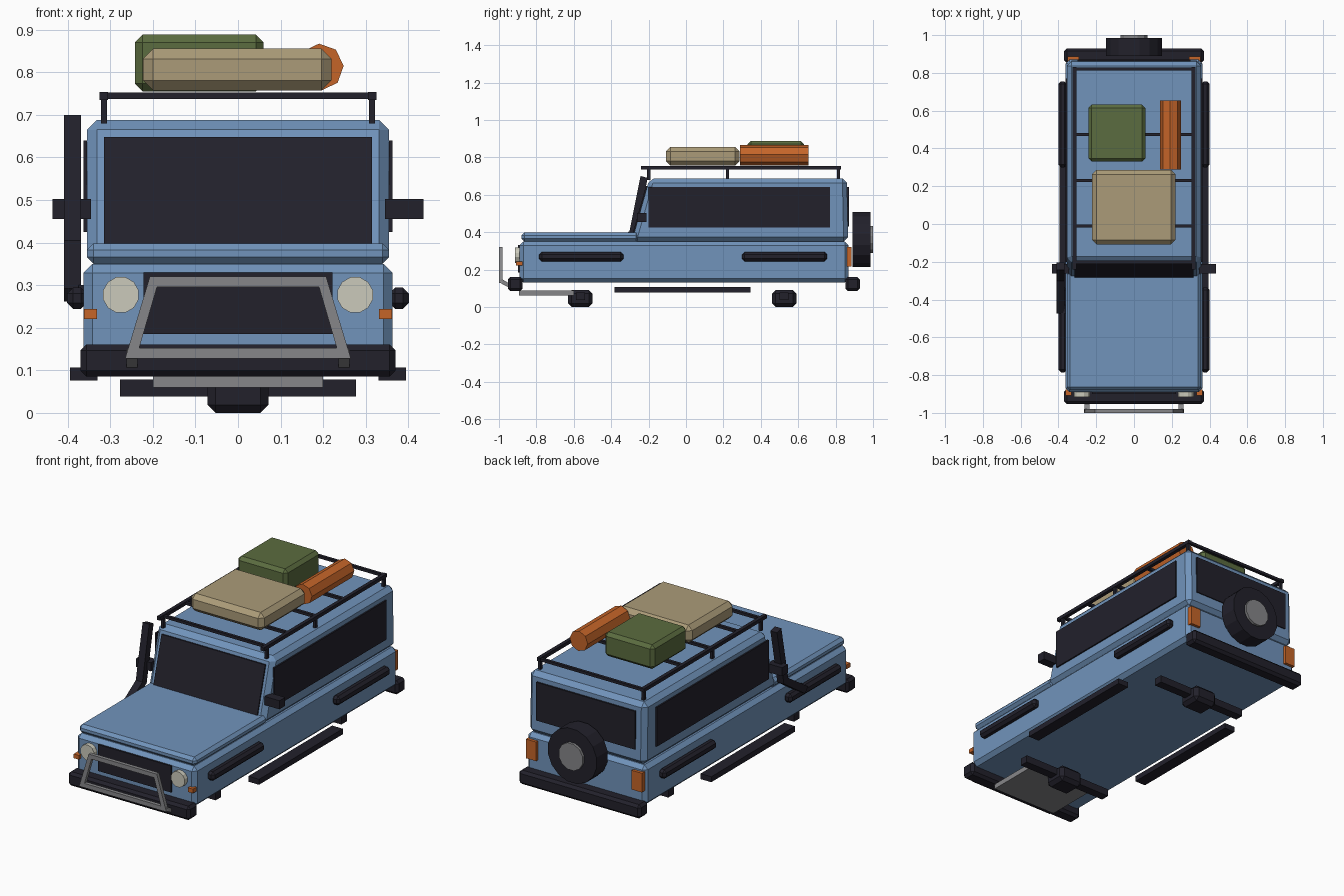
import bpy, bmesh, math
from mathutils import Vector, Matrix

if "Cube" in bpy.data.objects:
    bpy.data.objects.remove(bpy.data.objects["Cube"])


def mat(name, rgb):
    m = bpy.data.materials.new(name)
    m.diffuse_color = (*rgb, 1)
    m.use_nodes = True
    m.node_tree.nodes["Principled BSDF"].inputs["Base Color"].default_value = m.diffuse_color
    return m


BLUE = mat("body_blue", (0.165, 0.295, 0.50))
DARK = mat("dark_trim", (0.016, 0.015, 0.024))
GREY = mat("metal_grey", (0.24, 0.24, 0.25))
TAN = mat("tan_canvas", (0.41, 0.33, 0.19))
GREEN = mat("green_canvas", (0.105, 0.15, 0.05))
ORANGE = mat("orange", (0.56, 0.13, 0.022))
CREAM = mat("lamp_cream", (0.60, 0.59, 0.50))


def finish(name, bm, material, bevel=0):
    if bevel:
        bmesh.ops.bevel(bm, geom=bm.edges[:], offset=bevel, segments=1,
                        affect='EDGES', clamp_overlap=True)
    bmesh.ops.recalc_face_normals(bm, faces=bm.faces[:])
    me = bpy.data.meshes.new(name)
    bm.to_mesh(me)
    bm.free()
    me.materials.append(material)
    ob = bpy.data.objects.new(name, me)
    bpy.context.collection.objects.link(ob)
    return ob


def box(name, x, y, z, material, bevel=0):
    """Box from (min, max) ranges."""
    bm = bmesh.new()
    bmesh.ops.create_cube(bm, size=1)
    for v in bm.verts:
        v.co = [r[0] if c < 0 else r[1] for r, c in zip((x, y, z), v.co)]
    return finish(name, bm, material, bevel)


def pair(name, x, y, z, material, bevel=0):
    """Box and its mirror image across x = 0."""
    box("right_" + name, x, y, z, material, bevel)
    box("left_" + name, (-x[1], -x[0]), y, z, material, bevel)


def prism(name, profile, x, material, bevel=0):
    """Side profile of (y, z) points extruded across x."""
    bm = bmesh.new()
    face = bm.faces.new([bm.verts.new((x[0], *p)) for p in profile])
    ext = bmesh.ops.extrude_face_region(bm, geom=[face])
    verts = [g for g in ext["geom"] if isinstance(g, bmesh.types.BMVert)]
    bmesh.ops.translate(bm, verts=verts, vec=(x[1] - x[0], 0, 0))
    return finish(name, bm, material, bevel)


def disc(name, x, z, y, radius, sides, material, bevel=0, turn=0):
    """Cylinder lying along y."""
    bm = bmesh.new()
    bmesh.ops.create_cone(bm, cap_ends=True, segments=sides, radius1=radius,
                          radius2=radius, depth=y[1] - y[0])
    m = (Matrix.Translation((x, (y[0] + y[1]) / 2, z))
         @ Matrix.Rotation(math.pi / 2, 4, 'X') @ Matrix.Rotation(turn, 4, 'Z'))
    bmesh.ops.transform(bm, matrix=m, verts=bm.verts[:])
    return finish(name, bm, material, bevel)


def frame_loop(name, outer, inner, y, material):
    """Flat ring between two (x, z) loops, with depth along y."""
    bm = bmesh.new()
    rings = [[bm.verts.new((p[0], d, p[1])) for p in loop]
             for loop, d in ((outer, y[0]), (outer, y[1]), (inner, y[1]), (inner, y[0]))]
    n = len(outer)
    for k in range(4):
        a, b = rings[k], rings[(k + 1) % 4]
        for i in range(n):
            j = (i + 1) % n
            bm.faces.new((a[i], a[j], b[j], b[i]))
    return finish(name, bm, material)


# Body shell
box("lower_body", (-0.363, 0.363), (-0.89, 0.87), (0.13, 0.35), BLUE, 0.021)
box("hood", (-0.355, 0.355), (-0.88, -0.25), (0.35, 0.398), BLUE, 0.016)
prism("cabin", [(-0.29, 0.35), (0.867, 0.35), (0.86, 0.688), (-0.195, 0.688)],
      (-0.355, 0.355), BLUE, 0.024)

# Windows
prism("windscreen", [(-0.284, 0.397), (-0.276, 0.397), (-0.206, 0.648), (-0.214, 0.648)],
      (-0.315, 0.315), DARK)
pair("side_window", (0.354, 0.363), (-0.20, 0.77), (0.425, 0.64), DARK)
box("rear_window", (-0.30, 0.30), (0.862, 0.871), (0.43, 0.64), DARK)

# Nose
box("grille", (-0.222, 0.222), (-0.899, -0.885), (0.185, 0.33), DARK)
for side, s in (("right", 1), ("left", -1)):
    disc(side + "_headlight", s * 0.275, 0.277, (-0.915, -0.885), 0.043, 12, CREAM,
         turn=math.pi / 12)
pair("indicator", (0.331, 0.362), (-0.908, -0.875), (0.221, 0.244), ORANGE)
pair("tail_light", (0.29, 0.352), (0.86, 0.886), (0.215, 0.32), ORANGE)

# Bumpers, flares, sliders, mirrors
box("front_bumper", (-0.37, 0.37), (-0.953, -0.873), (0.085, 0.161), DARK, 0.014)
box("rear_bumper", (-0.37, 0.37), (0.852, 0.93), (0.085, 0.161), DARK, 0.014)
for end, y in (("front", (-0.785, -0.335)), ("rear", (0.30, 0.755))):
    pair(end + "_flare", (0.355, 0.401), y, (0.244, 0.294), DARK, 0.014)
pair("rock_slider", (0.33, 0.395), (-0.382, 0.345), (0.076, 0.106), DARK)
pair("mirror", (0.345, 0.435), (-0.262, -0.212), (0.455, 0.502), DARK)

# Bull bar with brackets, and skid plate
frame_loop("bull_bar",
           [(-0.265, 0.128), (0.265, 0.128), (0.207, 0.32), (-0.207, 0.32)],
           [(-0.232, 0.152), (0.232, 0.152), (0.19, 0.296), (-0.19, 0.296)],
           (-1.0, -0.98), GREY)
for side, s in (("right", 1), ("left", -1)):
    prism(side + "_bull_bar_bracket",
          [(-1.0, 0.132), (-0.94, 0.10), (-0.94, 0.122), (-0.985, 0.15)],
          (s * 0.249 - 0.013, s * 0.249 + 0.013), GREY)
box("skid_plate", (-0.20, 0.20), (-0.893, -0.60), (0.06, 0.088), GREY)

# Axles
for end, y in (("front", -0.565), ("rear", 0.525)):
    box(end + "_axle", (-0.277, 0.277), (y - 0.024, y + 0.024), (0.038, 0.078), DARK)
    box(end + "_differential", (-0.072, 0.072), (y - 0.065, y + 0.065), (0.0, 0.09), DARK, 0.019)

# Spare wheel
disc("spare_tyre", 0, 0.36, (0.89, 0.986), 0.15, 16, DARK, turn=math.pi / 16)
disc("spare_hub", 0, 0.36, (0.98, 1.0), 0.075, 12, GREY, turn=math.pi / 12)

# Snorkel: from the wing up along the windscreen pillar
prism("snorkel",
      [(-0.45, 0.262), (-0.265, 0.385), (-0.205, 0.69), (-0.243, 0.70),
       (-0.302, 0.405), (-0.475, 0.292)], (-0.409, -0.369), DARK)
box("snorkel_inlet", (-0.375, -0.35), (-0.475, -0.43), (0.262, 0.30), DARK)

# Roof rack
pair("rack_rail", (0.305, 0.325), (-0.24, 0.83), (0.735, 0.754), DARK)
for i, y in enumerate((-0.20, 0.222, 0.815)):
    pair("rack_post_%d" % i, (0.307, 0.322), (y - 0.009, y + 0.009), (0.68, 0.74), DARK)
for i, y in enumerate((-0.20, -0.01, 0.23, 0.475, 0.82)):
    box("rack_crossbar_%d" % i, (-0.31, 0.31), (y - 0.008, y + 0.008), (0.737, 0.752), DARK)

# Luggage
box("tan_bag", (-0.223, 0.22), (-0.108, 0.287), (0.757, 0.855), TAN, 0.024)
box("green_crate", (-0.242, 0.06), (0.33, 0.632), (0.755, 0.888), GREEN, 0.018)
disc("orange_roll", 0.193, 0.812, (0.288, 0.655), 0.055, 8, ORANGE, turn=0.05)
